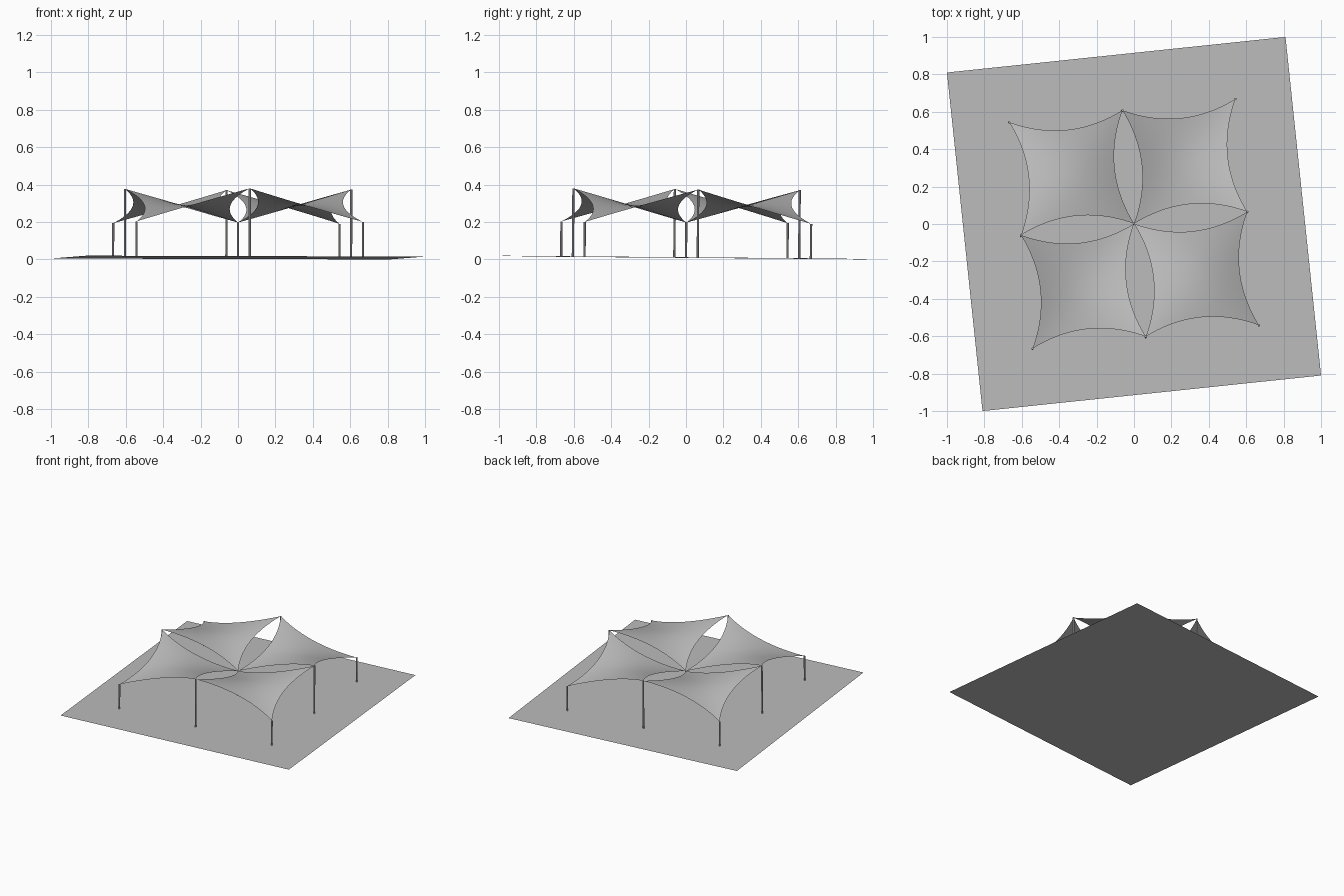
import bpy, bmesh
from mathutils import Vector

if "Cube" in bpy.data.objects:
    bpy.data.objects.remove(bpy.data.objects["Cube"], do_unlink=True)

LOW, HIGH = 0.187, 0.365   # pole heights above the ground
SAG = 0.12                 # edge sag as a share of one bay
STEPS = 20                 # divisions along each sail side


def material(name, value):
    mat = bpy.data.materials.new(name)
    mat.use_nodes = True
    colour = (value, value, value, 1)
    mat.diffuse_color = colour
    mat.node_tree.nodes["Principled BSDF"].inputs["Base Color"].default_value = colour
    return mat


grey = material("light grey", 0.5)


def ground_z(x, y):
    return 0.0102 - 0.0086 * y - 0.0018 * x


def place(u, v, h=0.0):
    """Turn bay coordinates and height into a point on the gently tilted, turned site."""
    x = 0.605 * u - 0.0625 * v
    y = 0.0625 * u + 0.605 * v
    return Vector((x + 0.0018 * h, y + 0.0086 * h, ground_z(x, y) + h))


def add_object(name, bm, smooth=False):
    mesh = bpy.data.meshes.new(name)
    bm.to_mesh(mesh)
    bm.free()
    mesh.materials.append(grey)
    for poly in mesh.polygons:
        poly.use_smooth = smooth
    obj = bpy.data.objects.new(name, mesh)
    bpy.context.collection.objects.link(obj)
    return obj


# Thin ground sheet
bm = bmesh.new()
corners = [(-0.81, -1), (1, -0.81), (0.81, 1), (-1, 0.81)]
bm.faces.new([bm.verts.new((x, y, ground_z(x, y))) for x, y in corners])
add_object("ground", bm)


# Saddle-shaped sail: low at the centre and outer corner, high at the other two
def sail(name, su, sv):
    bm = bmesh.new()
    rows = []
    for i in range(STEPS + 1):
        row = []
        for j in range(STEPS + 1):
            s, t = i / STEPS, j / STEPS
            u = s + SAG * 4 * t * (1 - t) * (1 - 2 * s)
            v = t + SAG * 4 * s * (1 - s) * (1 - 2 * t)
            h = LOW + (HIGH - LOW) * (s + t - 2 * s * t)
            row.append(bm.verts.new(place(su * u, sv * v, h)))
        rows.append(row)
    for i in range(STEPS):
        for j in range(STEPS):
            quad = [rows[i][j], rows[i + 1][j], rows[i + 1][j + 1], rows[i][j + 1]]
            bm.faces.new(quad if su * sv > 0 else quad[::-1])
    add_object(name, bm, smooth=True)


# Slim round pole standing square to the ground
def pole(name, u, v, height, radius=0.006, sides=10):
    bm = bmesh.new()
    bmesh.ops.create_cone(bm, cap_ends=True, segments=sides, radius1=radius,
                          radius2=radius, depth=height)
    base, top = place(u, v), place(u, v, height)
    turn = Vector((0, 0, 1)).rotation_difference(top - base).to_matrix()
    for vert in bm.verts:
        vert.co = turn @ vert.co + (base + top) / 2
    add_object(name, bm)


ROW = {-1: "front", 0: "middle", 1: "back"}
SIDE = {-1: "right", 0: "centre", 1: "left"}
for u in SIDE:
    for v in ROW:
        label = f"{ROW[v]}_{SIDE[u]}"
        pole(label + "_pole", u, v, HIGH if (u + v) % 2 else LOW)
        if u and v:
            sail(label + "_sail", u, v)
